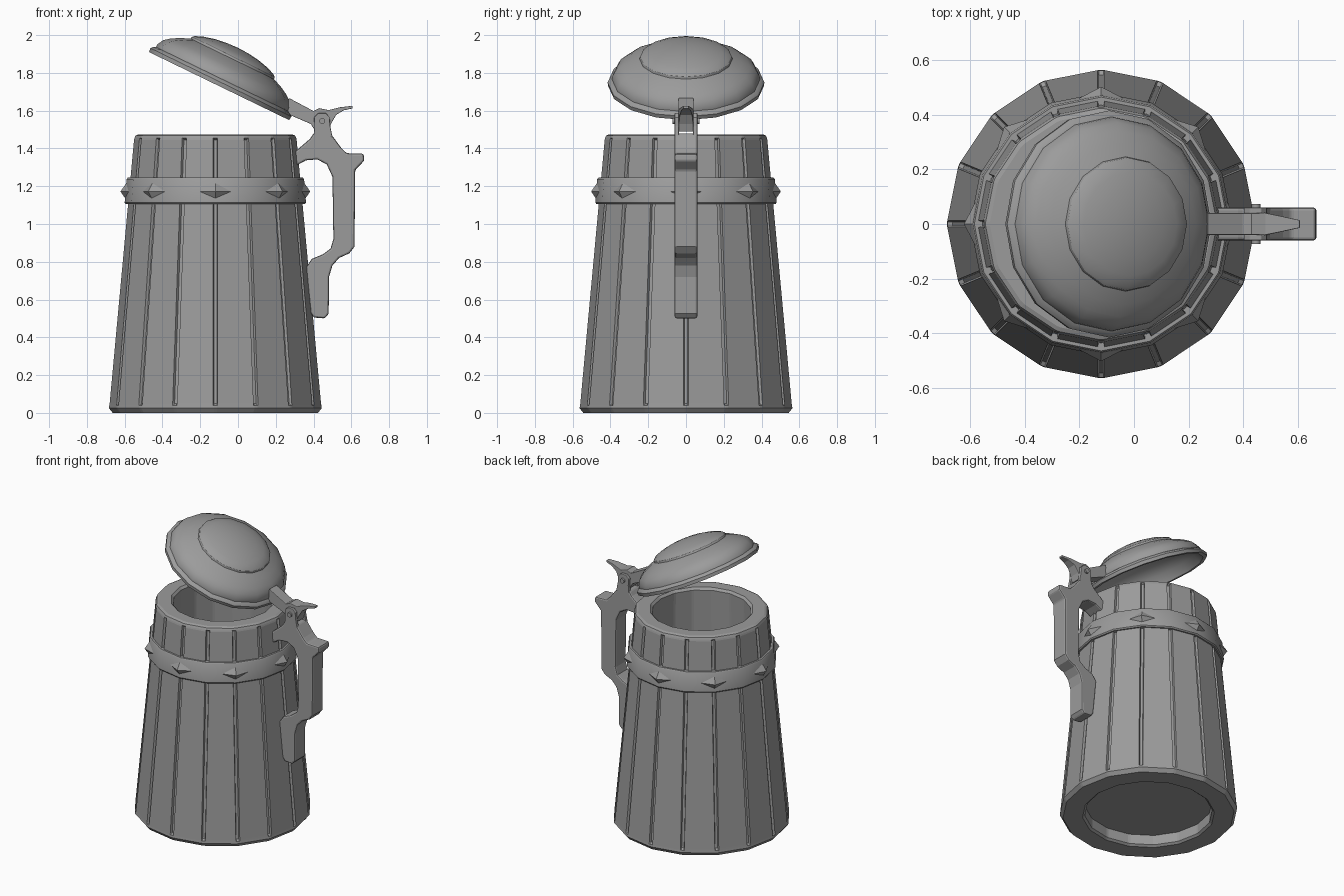
import bpy, bmesh, math
from mathutils import Matrix, Vector

if "Cube" in bpy.data.objects:
    bpy.data.objects.remove(bpy.data.objects["Cube"])

CX = -0.12      # axis of the mug
SIDES = 16

grey = bpy.data.materials.new("pewter_grey")
grey.diffuse_color = (0.33, 0.33, 0.33, 1)
grey.use_nodes = True
grey.node_tree.nodes["Principled BSDF"].inputs["Base Color"].default_value = grey.diffuse_color


def finish(name, bm, smooth=False, bevel=0):
    bmesh.ops.remove_doubles(bm, verts=bm.verts, dist=1e-5)
    bmesh.ops.recalc_face_normals(bm, faces=bm.faces)
    me = bpy.data.meshes.new(name)
    bm.to_mesh(me)
    bm.free()
    ob = bpy.data.objects.new(name, me)
    bpy.context.collection.objects.link(ob)
    me.materials.append(grey)
    if bevel:
        m = ob.modifiers.new("bevel", 'BEVEL')
        m.width, m.segments, m.limit_method = bevel, 2, 'ANGLE'
        m.angle_limit = math.radians(40)
    if smooth:
        bpy.ops.object.select_all(action='DESELECT')
        ob.select_set(True)
        bpy.context.view_layer.objects.active = ob
        bpy.ops.object.shade_smooth_by_angle(angle=math.radians(32))
    return ob


def skin(bm, rings, caps=False, loop=False):
    """Join equal-length closed rings of points with quads."""
    rows = [[bm.verts.new(p) for p in r] for r in rings]
    pairs = list(zip(rows, rows[1:])) + ([(rows[-1], rows[0])] if loop else [])
    for a, b in pairs:
        n = len(a)
        for i in range(n):
            j = (i + 1) % n
            bm.faces.new((a[i], a[j], b[j], b[i]))
    if caps:
        bm.faces.new(rows[0])
        bm.faces.new(rows[-1])


def circle(r, z, n=SIDES):
    return [Vector((r * math.cos(math.tau * i / n), r * math.sin(math.tau * i / n), z)) for i in range(n)]


def plank_ring(r, z, groove=0):
    """Polygon ring with a notch of the given depth at every corner."""
    corners, pts = circle(r, z), []
    for i, v in enumerate(corners):
        prev = (corners[i - 1] - v).normalized()
        nxt = (corners[(i + 1) % SIDES] - v).normalized()
        inward = Vector((-v.x, -v.y, 0)).normalized() * groove
        pts += [v + prev * 0.013, v + prev * 0.008 + inward,
                v + nxt * 0.008 + inward, v + nxt * 0.013]
    return [p + Vector((CX, 0, 0)) for p in pts]


def prism(name, outline, y0, y1, bevel=0.01, width=None):
    """Extrude an x-z outline across y; width(x) narrows it."""
    bm = bmesh.new()
    f = width or (lambda x: 1)
    skin(bm, [[Vector((x, y * f(x), z)) for x, z in outline] for y in (y0, y1)], caps=True)
    return finish(name, bm, bevel=bevel)


# Tapered staved body with grooves, hollow inside, recessed underneath
bm = bmesh.new()
skin(bm, [plank_ring(*p) for p in (
    (0.405, 0.08), (0.405, 0.012), (0.42, 0.0), (0.545, 0.0), (0.565, 0.025),
    (0.563, 0.04), (0.562, 0.05, 0.016), (0.433, 1.445, 0.016), (0.43, 1.455),
    (0.424, 1.468), (0.408, 1.475), (0.33, 1.475), (0.315, 1.46), (0.36, 0.14))], caps=True)
finish("body", bm)

# Metal band
bm = bmesh.new()
skin(bm, [[p + Vector((CX, 0, 0)) for p in circle(r, z)] for r, z in (
    (0.445, 1.105), (0.474, 1.105), (0.48, 1.113), (0.47, 1.237), (0.464, 1.245), (0.435, 1.245))],
    loop=True)
finish("band", bm, smooth=True)

# Diamond studs on the band
bm = bmesh.new()
for k in range(8):
    rot = Matrix.Translation((CX, 0, 1.172)) @ Matrix.Rotation(k * math.pi / 4, 4, 'Z')
    base = [bm.verts.new(rot @ Vector(p)) for p in
            ((0.456, -0.088, 0), (0.472, 0, -0.044), (0.456, 0.088, 0), (0.472, 0, 0.044))]
    tip = bm.verts.new(rot @ Vector((0.502, 0, 0)))
    for i in range(4):
        bm.faces.new((base[i], base[(i + 1) % 4], tip))
    bm.faces.new(base)
finish("studs", bm)

# Open domed lid with a raised cap, hollow underneath
bm = bmesh.new()
profile = ((0.0, 0.205), (0.2, 0.165), (0.31, 0.11), (0.365, 0.06), (0.385, 0.0),
           (0.412, 0.0), (0.415, 0.022), (0.405, 0.034), (0.392, 0.04), (0.39, 0.058),
           (0.372, 0.09), (0.34, 0.115), (0.295, 0.14), (0.246, 0.16), (0.243, 0.172),
           (0.232, 0.182), (0.19, 0.199), (0.13, 0.214), (0.065, 0.223), (0.0, 0.226))
skin(bm, [circle(max(r, 1e-7), z) for r, z in profile])
bmesh.ops.transform(bm, verts=bm.verts, matrix=Matrix.Translation((-0.10, 0, 1.73))
                    @ Matrix.Rotation(math.radians(25.9), 4, 'Y'))
bmesh.ops.dissolve_degenerate(bm, dist=1e-5, edges=bm.edges)
finish("lid", bm, smooth=True)

# Handle
prism("handle", (
    (0.385, 0.53), (0.40, 0.505), (0.46, 0.50), (0.48, 0.525), (0.482, 0.72), (0.50, 0.78),
    (0.535, 0.82), (0.59, 0.845), (0.617, 0.88), (0.62, 1.285), (0.668, 1.335), (0.665, 1.372),
    (0.575, 1.375), (0.545, 1.405), (0.49, 1.48), (0.40, 1.48), (0.38, 1.45), (0.31, 1.39),
    (0.28, 1.37), (0.28, 1.29), (0.31, 1.31), (0.36, 1.337), (0.42, 1.342), (0.47, 1.315),
    (0.50, 1.25), (0.505, 0.92), (0.49, 0.87), (0.45, 0.84), (0.39, 0.815), (0.36, 0.77)),
    -0.06, 0.06)

# Hinge fork cheeks and pin
for side, tag in ((-1, "front"), (1, "back")):
    prism("hinge_cheek_" + tag, (
        (0.40, 1.46), (0.50, 1.46), (0.488, 1.52), (0.485, 1.565), (0.465, 1.587),
        (0.425, 1.587), (0.402, 1.565), (0.405, 1.52)), side * 0.038, side * 0.06, bevel=0.004)
bm = bmesh.new()
bmesh.ops.create_cone(bm, cap_ends=True, segments=12, radius1=0.016, radius2=0.016, depth=0.145,
                      matrix=Matrix.Translation((0.446, 0, 1.545)) @ Matrix.Rotation(math.pi / 2, 4, 'X'))
finish("hinge_pin", bm, smooth=True)

# Lid arm and thumb lever, narrowing to the tip
prism("thumb_lever", (
    (0.25, 1.60), (0.27, 1.667), (0.40, 1.598), (0.43, 1.613), (0.48, 1.603), (0.54, 1.618),
    (0.607, 1.626), (0.607, 1.612), (0.56, 1.602), (0.52, 1.578), (0.492, 1.53), (0.48, 1.49),
    (0.41, 1.49), (0.385, 1.53), (0.28, 1.575)), -0.04, 0.04, bevel=0.003,
    width=lambda x: 1 if x < 0.485 else 1 - 0.65 * (x - 0.485) / 0.122)
